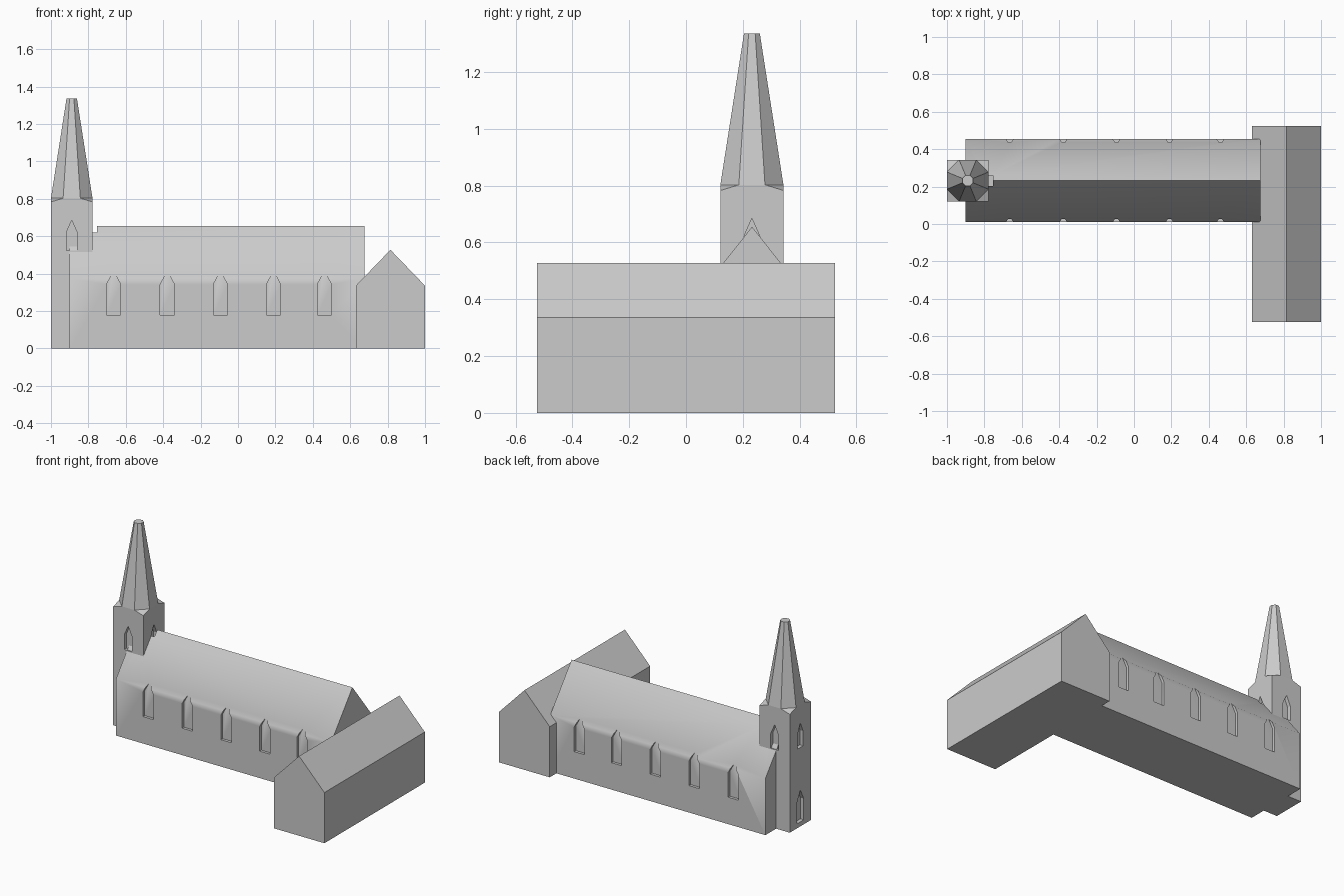
import bpy, bmesh, math
from mathutils import Vector, Matrix

if "Cube" in bpy.data.objects:
    bpy.data.objects.remove(bpy.data.objects["Cube"])

stone = bpy.data.materials.new("grey_stone")
stone.diffuse_color = (0.6, 0.6, 0.6, 1)
stone.use_nodes = True
stone.node_tree.nodes["Principled BSDF"].inputs["Base Color"].default_value = stone.diffuse_color


def finish(name, bm):
    bmesh.ops.recalc_face_normals(bm, faces=bm.faces[:])
    me = bpy.data.meshes.new(name)
    bm.to_mesh(me)
    bm.free()
    me.materials.append(stone)
    ob = bpy.data.objects.new(name, me)
    bpy.context.collection.objects.link(ob)
    return ob


def prism(name, points, sweep):
    """Close a 3D outline and sweep it along a vector."""
    bm = bmesh.new()
    face = bm.faces.new([bm.verts.new(p) for p in points])
    res = bmesh.ops.extrude_face_region(bm, geom=[face], use_keep_orig=True)
    verts = [g for g in res["geom"] if isinstance(g, bmesh.types.BMVert)]
    bmesh.ops.translate(bm, verts=verts, vec=sweep)
    return finish(name, bm)


def hull(name, points):
    bm = bmesh.new()
    for p in points:
        bm.verts.new(p)
    bmesh.ops.convex_hull(bm, input=bm.verts[:])
    bmesh.ops.dissolve_limit(bm, angle_limit=0.01, verts=bm.verts[:], edges=bm.edges[:])
    return finish(name, bm)


def gable(a0, a1, eave, ridge):
    return [(a0, 0), (a1, 0), (a1, eave), ((a0 + a1) / 2, ridge), (a0, eave)]


def window_cutter(x, y, turn, width, sill, shoulder, tip, depth):
    """Pointed opening centred on a wall; turn 0 faces -y."""
    w = width / 2
    outline = [(-w, sill), (w, sill), (w, shoulder), (0, tip), (-w, shoulder)]
    m = Matrix.Translation((x, y, 0)) @ Matrix.Rotation(math.radians(turn), 4, 'Z')
    pts = [m @ Vector((a, -depth, z)) for a, z in outline]
    ob = prism("window_cutter", pts, m.to_3x3() @ Vector((0, 2 * depth, 0)))
    ob.hide_render = True
    return ob


def cut(target, cutters):
    bpy.context.view_layer.objects.active = target
    for c in cutters:
        mod = target.modifiers.new("opening", 'BOOLEAN')
        mod.operation, mod.solver, mod.object = 'DIFFERENCE', 'EXACT', c
        bpy.ops.object.modifier_apply(modifier=mod.name)


# Main hall and cross wing
Y0, Y1 = 0.01, 0.455
nave = prism("nave", [(-0.9, y, z) for y, z in gable(Y0, Y1, 0.375, 0.655)], (1.575, 0, 0))
wing = prism("cross_wing", [(x, -0.525, z) for x, z in gable(0.63, 1.0, 0.335, 0.527)], (0, 1.05, 0))

# Tower: square shaft whose corners dip slightly around the octagonal spire
CX, CY, H = -0.889, 0.232, 0.111


def octagon(apothem, z):
    r = apothem / math.cos(math.pi / 8)
    return [(CX + r * math.cos(math.pi / 8 + i * math.pi / 4),
             CY + r * math.sin(math.pi / 8 + i * math.pi / 4), z) for i in range(8)]


square = [(CX + sx * H, CY + sy * H, z) for sx in (-1, 1) for sy in (-1, 1) for z in (0, 0.783)]
tower = hull("tower", square + octagon(H, 0.803))
spire = hull("spire", octagon(H, 0.803) + octagon(0.028, 1.335))

# Hall windows on both long walls
hall_cutters = [window_cutter(x, y, turn, 0.076, 0.178, 0.342, 0.412, 0.018)
                for x in (-0.665, -0.378, -0.094, 0.19, 0.462)
                for y, turn in ((Y0, 0), (Y1, 180))]

# Tower windows on four sides, plus the west door
tower_cutters = []
for turn in (0, 90, 180, 270):
    a = math.radians(turn)
    tower_cutters.append(window_cutter(CX + H * math.sin(a), CY - H * math.cos(a), turn,
                                       0.057, 0.522, 0.62, 0.685, 0.024))
east = tower_cutters[1]
tower_cutters.append(window_cutter(CX - H, CY, 270, 0.07, 0.03, 0.17, 0.24, 0.024))

cut(nave, hall_cutters + [east])
cut(tower, tower_cutters)
for c in hall_cutters + tower_cutters:
    bpy.data.objects.remove(c)

# Soft eaves on the hall, crisp edges elsewhere
bpy.ops.object.select_all(action='DESELECT')
nave.select_set(True)
bpy.context.view_layer.objects.active = nave
bpy.ops.object.shade_smooth_by_angle(angle=math.radians(42))
